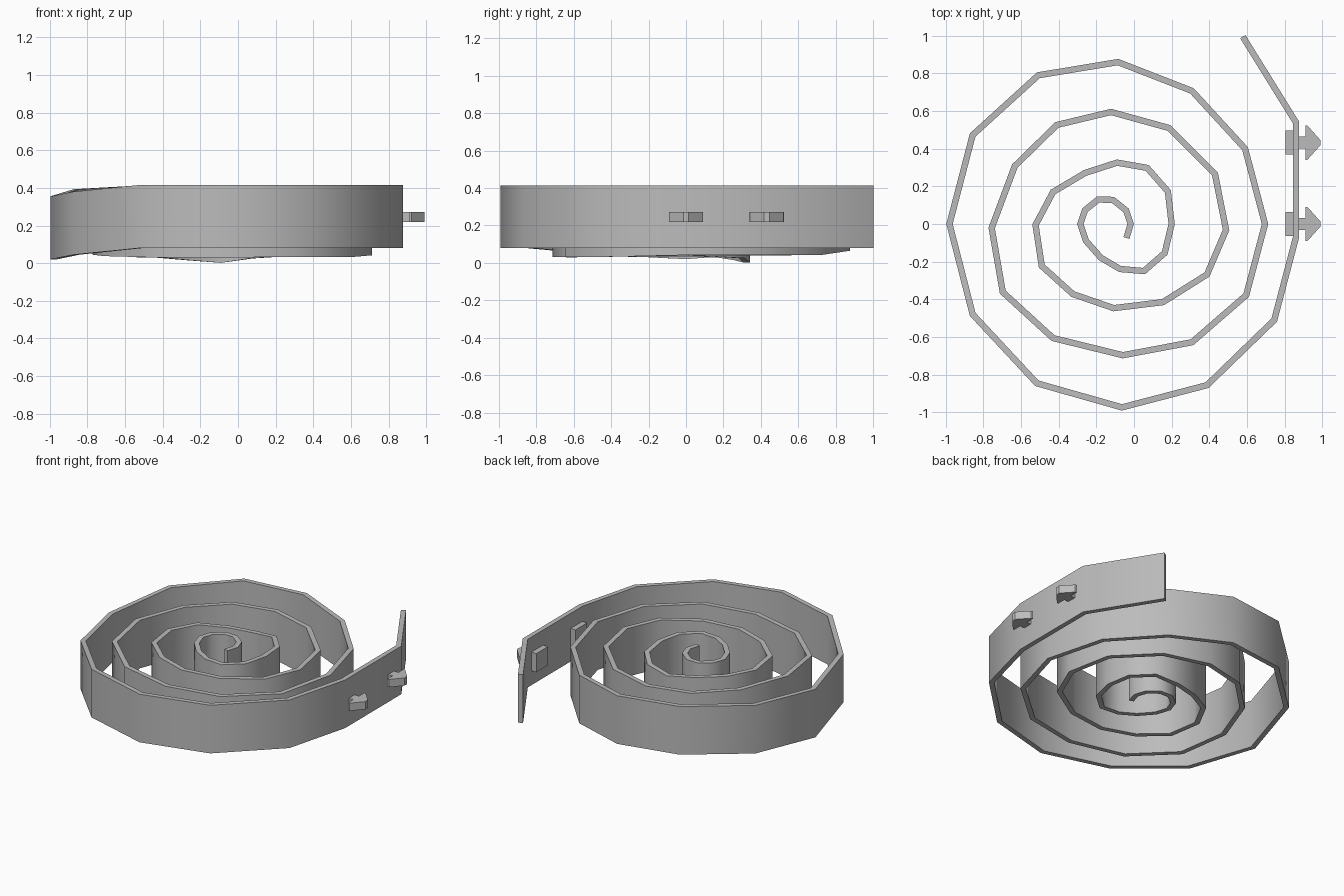
import bpy, bmesh, math
from mathutils import Vector

if "Cube" in bpy.data.objects:
    bpy.data.objects.remove(bpy.data.objects["Cube"])

grey = bpy.data.materials.new("plain grey")
grey.diffuse_color = (0.5, 0.5, 0.5, 1)
grey.use_nodes = True
grey.node_tree.nodes["Principled BSDF"].inputs["Base Color"].default_value = grey.diffuse_color

def finish(name, bm):
    bmesh.ops.recalc_face_normals(bm, faces=bm.faces)
    me = bpy.data.meshes.new(name)
    bm.to_mesh(me)
    bm.free()
    me.materials.append(grey)
    ob = bpy.data.objects.new(name, me)
    bpy.context.collection.objects.link(ob)
    return ob

# centre line of the spiral, from the inner tip outwards (1/100 units)
path = [(-4, -7.4), (-1.8, 0), (-4.2, 7.2), (-11.2, 12.8), (-19, 13), (-26, 7.4), (-28.5, 0),
        (-25.5, -9), (-17.5, -18), (-7.4, -23.9), (5.3, -25), (16.3, -15.4), (20, 0),
        (18, 17.3), (7, 29.8), (-9, 32.6), (-26, 27.1), (-43, 17), (-52.3, -.5), (-49, -22.3),
        (-32.5, -37.2), (-10.8, -44.7), (15.4, -41.5), (38.8, -26.8), (48.9, -3.2), (43, 26.6),
        (18.6, 51), (-12.2, 59.5), (-41, 52.6), (-63.3, 30.8), (-75.6, -2.1), (-69.7, -36.2),
        (-43, -60.6), (-5.9, -69.7), (30.8, -62.8), (59.6, -37.8), (69.6, 0), (59, 40),
        (30.8, 70.7), (-8.5, 86), (-50.8, 79), (-85.7, 47.3), (-98, 0), (-85.7, -48),
        (-51.6, -84.6), (-6.4, -97.4), (38.8, -85.6), (74.5, -51), (86, -7.2), (86, 54), (57.8, 99.5)]
# lower edge height at some path points, interpolated between
keys = [(0, .045), (12, .04), (14, .025), (15, .002), (16, .015), (17, .03), (30, .045), (32, .03),
        (35, .033), (36, .042), (38, .042), (39, .065), (40, .078), (41, .058), (42, .02),
        (43, .045), (44, .08), (50, .08)]

def base(i):
    for (a, za), (b, zb) in zip(keys, keys[1:]):
        if a <= i <= b:
            return za + (zb - za) * (i - a) / (b - a)

def spiral_band(height=.335, half=.0165):
    pts = [Vector(p) / 100 for p in path]
    bm = bmesh.new()
    rings = []
    for i, p in enumerate(pts):
        d0 = (p - pts[i - 1]).normalized() if i else (pts[1] - p).normalized()
        d1 = (pts[i + 1] - p).normalized() if i < len(pts) - 1 else d0
        t = (d0 + d1).normalized()
        off = Vector((-t.y, t.x)) * (half / t.dot(d0))      # mitred corner
        z = base(i)
        rings.append([bm.verts.new((q.x, q.y, h)) for q, h in
                      ((p + off, z), (p - off, z), (p - off, z + height), (p + off, z + height))])
    for a, b in zip(rings, rings[1:]):
        for k in range(4):
            bm.faces.new((a[k], a[k - 1], b[k - 1], b[k]))
    bm.faces.new(rings[0])
    bm.faces.new(rings[-1])
    ob = finish("spiral_band", bm)
    bpy.context.view_layer.objects.active = ob
    ob.select_set(True)
    bpy.ops.object.shade_smooth_by_angle(angle=math.radians(50))
    ob.select_set(False)

def prism(name, outline, y, z0, z1):
    bm = bmesh.new()
    f = bm.faces.new([bm.verts.new((px, py + y, z0)) for px, py in outline])
    ext = bmesh.ops.extrude_face_region(bm, geom=[f])["geom"]
    bmesh.ops.translate(bm, vec=(0, 0, z1 - z0), verts=[v for v in ext if isinstance(v, bmesh.types.BMVert)])
    finish(name, bm)

spiral_band()

# two arrow shaped studs, each with a backing plate inside the band
half_arrow = [(.85, .032), (.91, .032), (.91, .092), (.922, .09), (.99, .014)]
arrow = half_arrow + [(x, -y) for x, y in reversed(half_arrow)]
plate = [(.806, .064), (.85, .064), (.85, -.064), (.806, -.064)]
for side, y in (("front", 0), ("back", .432)):
    prism(side + "_arrow_stud", arrow, y, .218, .272)
    prism(side + "_backing_plate", plate, y, .18, .31)
